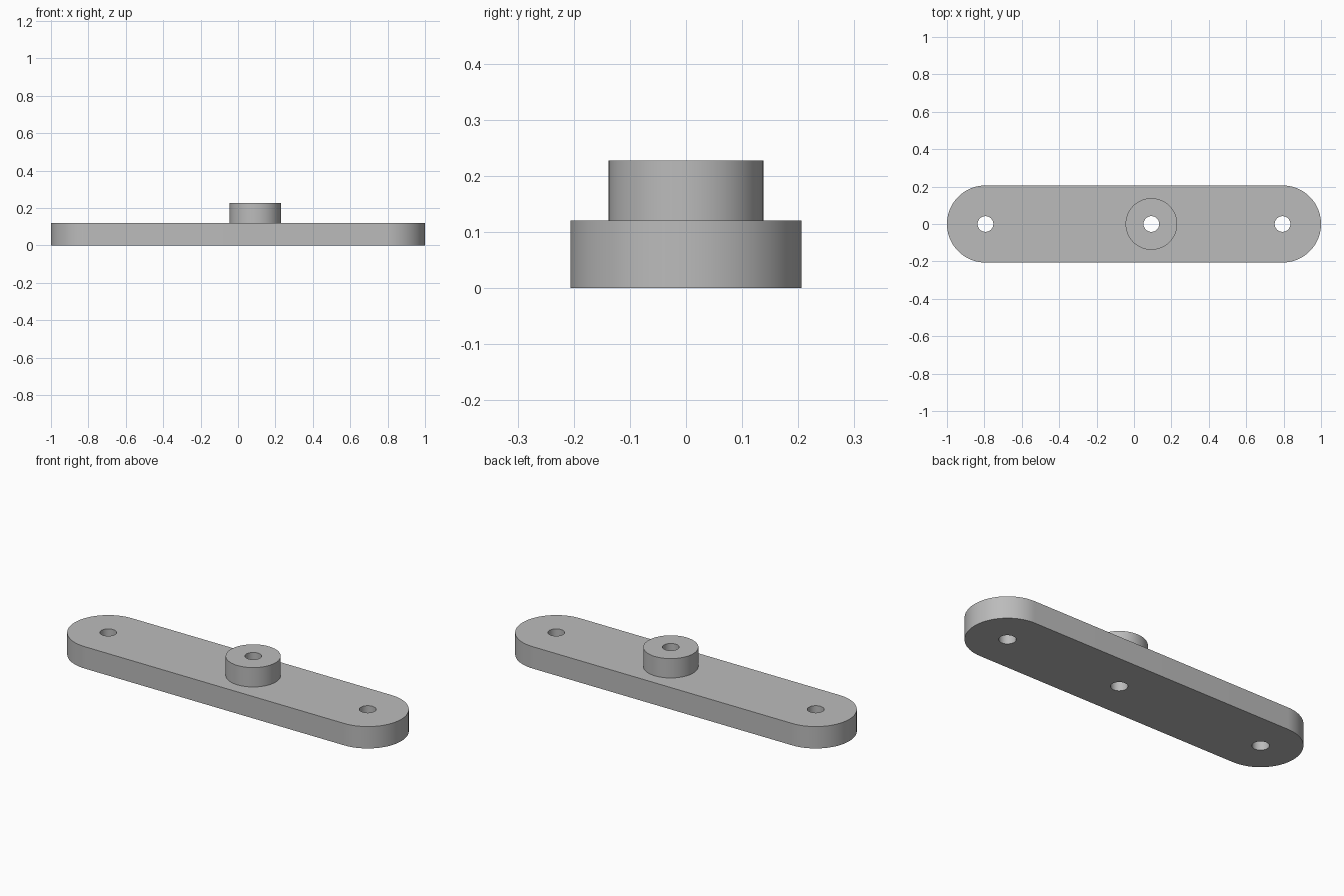
import bpy, bmesh
from math import cos, sin, pi

cube = bpy.data.objects.get("Cube")
if cube:
    bpy.data.objects.remove(cube, do_unlink=True)

END_R, PLATE_H = 0.206, 0.121
BOSS_X, BOSS_R, BOSS_TOP = 0.093, 0.138, 0.228
HOLE_R = 0.042
END_X = 1 - END_R

grey = bpy.data.materials.new("plain_grey")
grey.use_nodes = True
colour = (0.5, 0.5, 0.5, 1)
grey.diffuse_color = colour
grey.node_tree.nodes["Principled BSDF"].inputs["Base Color"].default_value = colour


def arc(cx, r, start, sweep, count):
    return [(cx + r * cos(start + sweep * i / count), r * sin(start + sweep * i / count))
            for i in range(count + 1)]


def prism(name, outline, z0, z1):
    """Extrude a closed outline from z0 up to z1."""
    bm = bmesh.new()
    base = bm.faces.new([bm.verts.new((x, y, z0)) for x, y in outline])
    top = bmesh.ops.extrude_face_region(bm, geom=[base])["geom"]
    verts = [v for v in top if isinstance(v, bmesh.types.BMVert)]
    bmesh.ops.translate(bm, verts=verts, vec=(0, 0, z1 - z0))
    bmesh.ops.recalc_face_normals(bm, faces=bm.faces)
    mesh = bpy.data.meshes.new(name)
    bm.to_mesh(mesh)
    bm.free()
    mesh.materials.append(grey)
    obj = bpy.data.objects.new(name, mesh)
    bpy.context.collection.objects.link(obj)
    return obj


def cylinder(name, x, r, z0, z1):
    return prism(name, arc(x, r, 0, 2 * pi, 64)[:-1], z0, z1)


# Flat bar with rounded ends
bar = prism("mounting_bar", arc(END_X, END_R, -pi / 2, pi, 40)
            + arc(-END_X, END_R, pi / 2, pi, 40), 0, PLATE_H)

# Raised boss joined on, then three through holes
tools = [(cylinder("boss", BOSS_X, BOSS_R, PLATE_H / 2, BOSS_TOP), "UNION")]
for x in (-END_X, BOSS_X, END_X):
    tools.append((cylinder("hole_cutter", x, HOLE_R, -0.1, BOSS_TOP + 0.1), "DIFFERENCE"))

bpy.ops.object.select_all(action="DESELECT")
bpy.context.view_layer.objects.active = bar
bar.select_set(True)
for tool, operation in tools:
    mod = bar.modifiers.new(tool.name, "BOOLEAN")
    mod.solver = "EXACT"
    mod.operation = operation
    mod.object = tool
    bpy.ops.object.modifier_apply(modifier=mod.name)
    bpy.data.objects.remove(tool, do_unlink=True)

# Smooth round walls, crisp rims
bpy.ops.object.shade_smooth_by_angle(angle=pi / 6)
